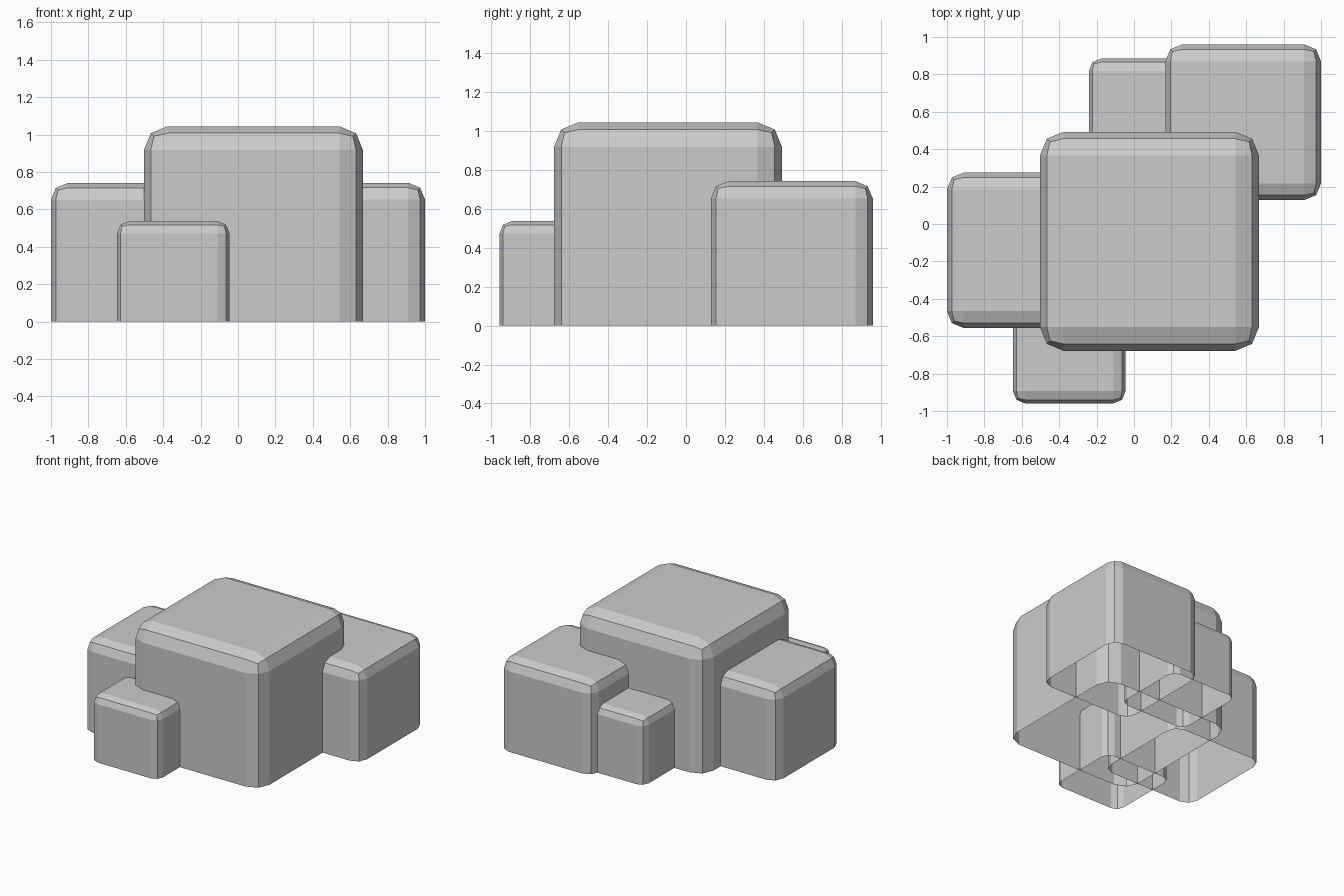
import bpy, bmesh
from mathutils import Matrix, Vector

if "Cube" in bpy.data.objects:
    bpy.data.objects.remove(bpy.data.objects["Cube"])

BEVEL = 0.108  # bevel width relative to block size


def rounded_block(name, x, y, size):
    """Bevelled cube with min corner (x, y); lower bevel ring removed, open below."""
    b = size * BEVEL
    bm = bmesh.new()
    bmesh.ops.create_cube(bm, size=size)
    bmesh.ops.bevel(bm, geom=bm.edges[:], offset=b, offset_type='OFFSET',
                    segments=2, profile=0.5, affect='EDGES')
    bmesh.ops.translate(bm, verts=bm.verts[:],
                        vec=Vector((x + size / 2, y + size / 2, size / 2 - b)))
    low = [f for f in bm.faces if f.calc_center_median().z < -1e-4]
    bmesh.ops.delete(bm, geom=low, context='FACES')
    mesh = bpy.data.meshes.new(name)
    bm.to_mesh(mesh)
    bm.free()
    obj = bpy.data.objects.new(name, mesh)
    bpy.context.collection.objects.link(obj)
    return obj


# Clump: one large block, two medium, two small
rounded_block("main_block", -0.503, -0.678, 1.171)
rounded_block("left_block", -1.0, -0.556, 0.831)
rounded_block("back_right_block", 0.168, 0.128, 0.832)
rounded_block("front_small_block", -0.647, -0.959, 0.602)
rounded_block("back_small_block", -0.241, 0.282, 0.602)
